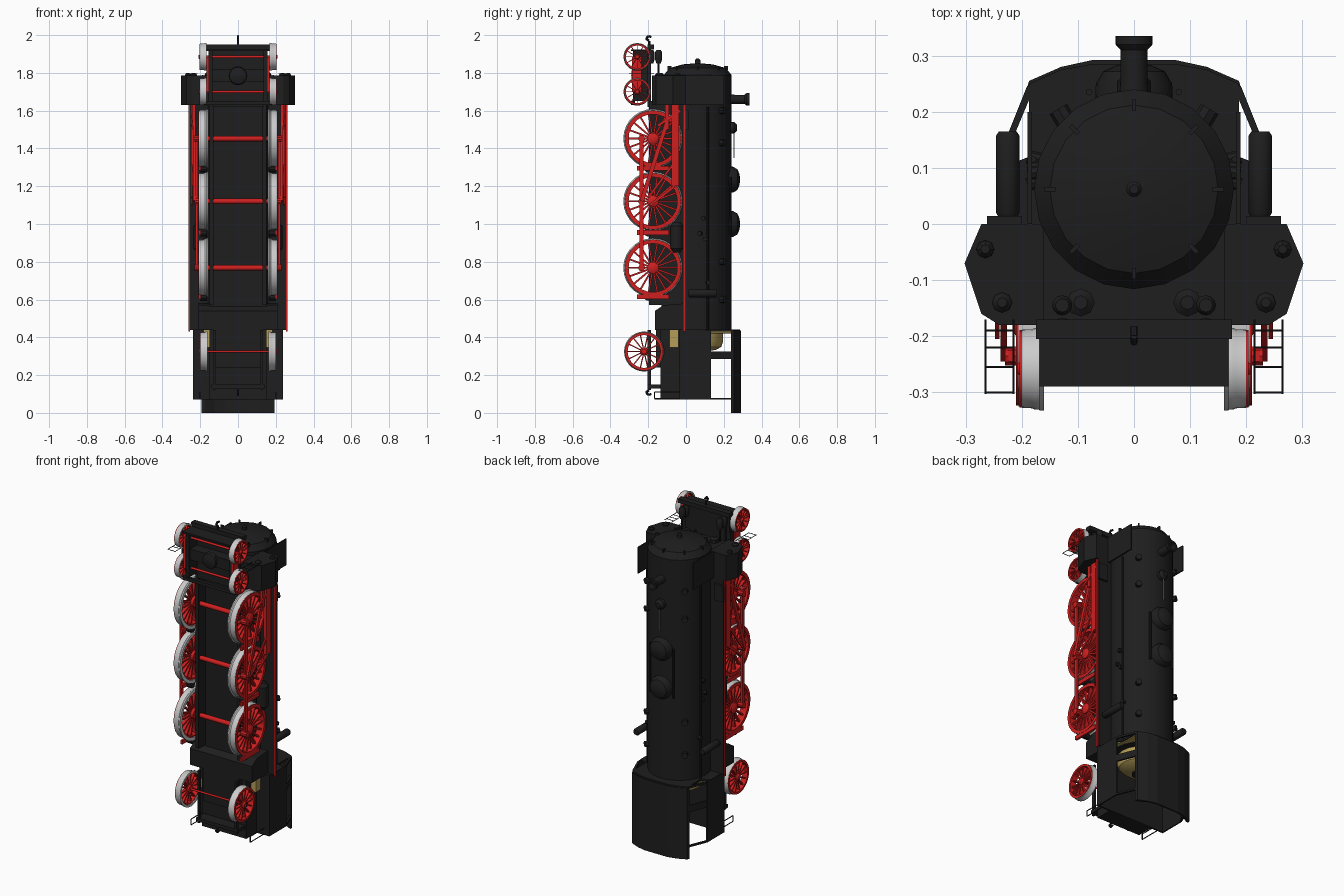
import bpy, bmesh, math
from mathutils import Matrix, Vector

if "Cube" in bpy.data.objects:
    bpy.data.objects.remove(bpy.data.objects["Cube"])

def material(name, c):
    m = bpy.data.materials.new(name)
    m.diffuse_color = (*c, 1)
    m.use_nodes = True
    m.node_tree.nodes["Principled BSDF"].inputs["Base Color"].default_value = m.diffuse_color
    return m

BLACK = material("black_paint", (0.013, 0.013, 0.013))
RED = material("red_paint", (0.62, 0.014, 0.014))
WHITE = material("pale_steel", (0.6, 0.6, 0.6))
BROWN = material("tan_interior", (0.46, 0.34, 0.1))

def finish(name, bm, mat, mirror=False, smooth=False):
    bmesh.ops.remove_doubles(bm, verts=bm.verts, dist=1e-5)
    bmesh.ops.recalc_face_normals(bm, faces=bm.faces)
    me = bpy.data.meshes.new(name)
    bm.to_mesh(me)
    bm.free()
    me.materials.append(mat)
    ob = bpy.data.objects.new(name, me)
    bpy.context.collection.objects.link(ob)
    if mirror:
        ob.modifiers.new("mirror", "MIRROR").use_mirror_merge = False
    if smooth:
        bpy.context.view_layer.objects.active = ob
        ob.select_set(True)
        bpy.ops.object.shade_smooth_by_angle(angle=math.radians(35))
        ob.select_set(False)
    return ob

def box(name, mat, x, y, z, mirror=False):
    bm = bmesh.new()
    m = Matrix.Translation((sum(x) / 2, sum(y) / 2, sum(z) / 2)) @ Matrix.Diagonal(
        (x[1] - x[0], y[1] - y[0], z[1] - z[0], 1))
    bmesh.ops.create_cube(bm, size=1, matrix=m)
    return finish(name, bm, mat, mirror)

def rods(name, mat, segs, r, mirror=False, n=8):
    """Round bars between pairs of points."""
    bm = bmesh.new()
    for a, b in segs:
        a, b = Vector(a), Vector(b)
        d = b - a
        m = Matrix.Translation((a + b) / 2) @ d.to_track_quat('Z', 'Y').to_matrix().to_4x4()
        bmesh.ops.create_cone(bm, cap_ends=True, segments=n, radius1=r, radius2=r, depth=d.length, matrix=m)
    return finish(name, bm, mat, mirror, True)

def lathe(name, mat, prof, c, axis='Z', n=24, closed=False, mirror=False):
    """Spin (radius, height) points about an axis; c gives the other two coordinates."""
    bm = bmesh.new()
    rings = []
    for r, h in prof:
        ring = []
        for i in range(n):
            t = 2 * math.pi * i / n
            u, v = c[0] + r * math.cos(t), c[1] + r * math.sin(t)
            ring.append(bm.verts.new({'X': (h, u, v), 'Y': (u, h, v), 'Z': (u, v, h)}[axis]))
        rings.append(ring)
    pairs = list(zip(rings, rings[1:])) + ([(rings[-1], rings[0])] if closed else [])
    for a, b in pairs:
        for i in range(n):
            bm.faces.new((a[i], a[(i + 1) % n], b[(i + 1) % n], b[i]))
    if not closed:
        for k in (0, -1):
            if prof[k][0] > 0:
                bm.faces.new(rings[k])
    return finish(name, bm, mat, mirror, True)

def extrude(name, mat, pts, lo, hi, axis='X', mirror=False):
    """Polygon in (y, z) pushed along x, or in (x, y) pushed along z."""
    bm = bmesh.new()
    f = (lambda p, h: (h, *p)) if axis == 'X' else (lambda p, h: (*p, h))
    a = [bm.verts.new(f(p, lo)) for p in pts]
    b = [bm.verts.new(f(p, hi)) for p in pts]
    bm.faces.new(a)
    bm.faces.new(b)
    for i in range(len(pts)):
        j = (i + 1) % len(pts)
        bm.faces.new((a[i], a[j], b[j], b[i]))
    return finish(name, bm, mat, mirror)

def link(name, a, b, w, x0, x1):
    """Flat red bar between two (y, z) points."""
    a, b = Vector(a), Vector(b)
    d = (b - a).normalized()
    n = Vector((-d.y, d.x)) * w / 2
    extrude(name, RED, [a + n, b + n, b - n, a - n], x0, x1, 'X', True)

# Boiler, smokebox door, clamps and door knob
BY = 0.062
lathe("boiler", BLACK, [(0.178, 0.42), (0.178, 1.79), (0.15, 1.825), (0.08, 1.845), (0, 1.852)], (0, BY), n=20)
bm = bmesh.new()
for i in range(8):
    t = i * math.pi / 4
    m = Matrix.Translation((0.15 * math.cos(t), BY + 0.15 * math.sin(t), 1.826)) @ Matrix.Rotation(t, 4, 'Z') @ Matrix.Diagonal((0.02, 0.008, 0.02, 1))
    bmesh.ops.create_cube(bm, size=1, matrix=m)
finish("door_clamps", bm, BLACK)
lathe("door_knob", BLACK, [(0.014, 1.84), (0.014, 1.868), (0.008, 1.875)], (0, BY), n=12)

# Chimney, domes and small fittings on the boiler
lathe("chimney", BLACK, [(0.028, 0.2), (0.024, 0.26), (0.024, 0.31), (0.033, 0.32), (0.033, 0.335), (0.022, 0.335), (0.02, 0.3)], (0, 1.66), 'Y')
for k, z in enumerate((1.235, 1.0)):
    lathe(f"dome_{k}", BLACK, [(0.07, 0.2), (0.068, 0.25), (0.055, 0.272), (0.03, 0.283), (0, 0.287)], (0, z), 'Y')
lathe("bell", BLACK, [(0.03, 0.22), (0.03, 0.255), (0.015, 0.27)], (0, 1.51), 'Y', 12)
rods("bell_rod", WHITE, [((0, 0.255, 1.35), (0, 0.255, 1.48))], 0.003)
rods("boiler_valves", BLACK, [((0.1, 0.1, z), (0.19, 0.1 - dy, z)) for z, dy in ((1.03, 0.01), (0.95, 0.03), (0.92, 0.0), (0.69, -0.02))], 0.012, True)
rods("boiler_plugs", BLACK, [((0.09, 0.13, z), (0.135, 0.205, z)) for z in (1.6, 1.43, 0.8, 0.6)], 0.018, True)
rods("handrail", BLACK, [((0.18, 0.115, 0.44), (0.18, 0.115, 1.62)), ((0.08, 0.235, 0.95), (0.08, 0.235, 1.25))], 0.006, True)
lathe("side_pump", BLACK, [(0.016, 0.012), (0.021, 0.02), (0.021, 0.157), (0.016, 0.165)], (0.225, 0.633), 'Y', 12, mirror=True)
lathe("air_tank", BLACK, [(0.02, 0.85), (0.035, 0.87), (0.035, 0.99), (0.02, 1.01)], (0.2, -0.05), 'Z', 12, mirror=True)
box("smoke_deflector", BLACK, (0.182, 0.19), (0.0, 0.2), (1.63, 1.79), True)

# Running boards with red edges, frame and firebox
box("running_board", BLACK, (0.1, 0.255), (-0.012, 0.0), (0.44, 1.64), True)
box("board_edge", RED, (0.255, 0.262), (-0.015, -0.003), (0.43, 1.63), True)
box("board_steps", BLACK, (0.2, 0.262), (0.0, 0.014), (1.5, 1.6), True)
box("main_frame", BLACK, (-0.15, 0.15), (-0.13, 0.0), (0.44, 1.65))
box("frame_plate", BLACK, (0.13, 0.15), (-0.195, -0.1), (0.57, 1.65), True)
extrude("firebox", BLACK, [(-0.165, 0.44), (0, 0.44), (0, 0.58), (-0.12, 0.57), (-0.165, 0.54)], -0.21, 0.21)

# Cylinders and saddle
extrude("cylinder", BLACK, [(0.16, 0), (0.272, 0), (0.302, -0.07), (0.272, -0.16), (0.24, -0.18), (0.16, -0.18)], 1.63, 1.785, 'Z', True)
box("saddle", BLACK, (-0.2, 0.2), (-0.18, 0.0), (1.63, 1.77))
for k, (x, y, r) in enumerate(((0.265, -0.045, 0.016), (0.235, -0.14, 0.018), (0.095, -0.14, 0.025))):
    lathe(f"cylinder_cover_{k}", BLACK, [(r, 1.76), (r, 1.79), (r * 0.5, 1.8)], (x, y), 'Z', 8, mirror=True)

# Front deck, buffer beam, lamps and couplers
box("front_deck", BLACK, (-0.135, 0.135), (-0.205, -0.185), (1.62, 1.94))
box("buffer_beam", BLACK, (-0.175, 0.175), (-0.205, -0.17), (1.925, 1.95))
box("truck_end_plate", BLACK, (-0.172, 0.172), (-0.29, -0.205), (1.915, 1.925))
box("lower_beam", BLACK, (-0.18, 0.18), (-0.29, -0.27), (1.63, 1.65))
box("truck_crossbeam", BLACK, (-0.16, 0.16), (-0.27, -0.2), (1.755, 1.82))
box("truck_frame", BLACK, (0.135, 0.155), (-0.28, -0.2), (1.65, 1.92), True)
box("truck_side_red", RED, (0.155, 0.168), (-0.285, -0.235), (1.7, 1.885), True)
lathe("truck_pivot", BLACK, [(0.05, -0.26), (0.045, -0.28), (0.025, -0.288), (0, -0.29)], (0, 1.785), 'Y', 16)
lathe("front_lamp", BLACK, [(0.012, 1.85), (0.018, 1.87), (0.018, 1.91), (0.012, 1.92)], (0.128, -0.185), 'Z', 12, mirror=True)
lathe("upper_lamp", BLACK, [(0.012, 1.85), (0.018, 1.87), (0.018, 1.91), (0.012, 1.92)], (0.128, -0.145), 'Z', 12, mirror=True)
rods("lamp_post", BLACK, [((0.128, -0.145, 1.78), (0.128, -0.145, 1.86))], 0.006, True)
for k, (z, s) in enumerate(((1.94, 1), (0.15, -1))):
    p = [(0, -0.195, z), (0, -0.195, z + 0.03 * s), (0, -0.212, z + 0.04 * s), (0, -0.2, z + 0.055 * s), (0, -0.183, z + 0.05 * s)]
    rods(f"coupler_{k}", BLACK, list(zip(p, p[1:])), 0.006)

# Step ladders
xs, ys = (0.215, 0.265), (-0.3, -0.255, -0.22, -0.19)
rods("front_ladder", BLACK, [((x, -0.17, 1.795), (x, -0.303, 1.795)) for x in xs] + [((xs[0], y, 1.795), (xs[1], y, 1.795)) for y in ys], 0.002, True, 6)
p = [(0.2, -0.03, 0.075), (0.2, -0.167, 0.075), (0.2, -0.167, 0.11), (0.2, -0.03, 0.11)]
rods("rear_step", BLACK, list(zip(p, p[1:])), 0.003, True, 6)

# Spoked wheels with pale tyres and axles
def wheel(name, y, z, R, x0, x1, spokes, axle):
    c, b = (y, z), 0.87 * R
    lathe(name + "_tyre", WHITE, [(b, x0), (R, x0), (R, x0 + 0.008), (R * 0.965, x0 + 0.014), (R * 0.955, x1), (b, x1)], c, 'X', 28, True, True)
    lathe(name + "_rim", RED, [(0.82 * R, x0 + 0.006), (0.9 * R, x0 + 0.006), (0.9 * R, x1), (0.945 * R, x1), (0.945 * R, x1 + 0.004), (0.82 * R, x1 + 0.004)], c, 'X', 28, True, True)
    lathe(name + "_hub", RED, [(0.2 * R, x0), (0.2 * R, x1), (0.12 * R, x1 + 0.008)], c, 'X', 14, mirror=True)
    bm = bmesh.new()
    xm = (x0 + x1) / 2 + 0.004
    for i in range(spokes):
        m = Matrix.Translation((xm, y, z)) @ Matrix.Rotation(2 * math.pi * i / spokes, 4, 'X') @ Matrix.Translation((0, R * 0.5, 0)) @ Matrix.Diagonal((0.02, R * 0.7, R * 0.06, 1))
        bmesh.ops.create_cube(bm, size=1, matrix=m)
    finish(name + "_spokes", bm, RED, True)
    rods(name + "_axle", RED, [((-x0, y, z), (x0, y, z))], axle, n=12)

DRIVERS = (1.452, 1.12, 0.768)
for k, z in enumerate(DRIVERS):
    wheel(f"driving_wheel_{k}", -0.175, z, 0.157, 0.16, 0.206, 18, 0.014)
for k, z in enumerate((1.885, 1.70)):
    wheel(f"leading_wheel_{k}", -0.258, z, 0.073, 0.168, 0.2, 12, 0.007)
wheel("trailing_wheel", -0.222, 0.325, 0.106, 0.162, 0.198, 14, 0.006)

# Rods, valve gear and brake hangers
link("coupling_rod", (-0.235, 0.75), (-0.235, 1.47), 0.02, 0.213, 0.224)
link("main_rod", (-0.235, 1.12), (-0.1, 1.54), 0.022, 0.226, 0.238)
link("slide_bar", (-0.057, 1.2), (-0.057, 1.63), 0.04, 0.225, 0.248)
link("piston_rod", (-0.1, 1.5), (-0.1, 1.64), 0.02, 0.226, 0.244)
link("valve_link", (-0.06, 1.2), (-0.19, 1.1), 0.014, 0.24, 0.248)
link("radius_rod", (-0.2, 1.14), (-0.05, 1.34), 0.012, 0.24, 0.248)
link("combination_lever", (-0.03, 1.6), (-0.15, 1.52), 0.014, 0.24, 0.248)
rods("crank_pins", RED, [((0.19, -0.235, z), (0.23, -0.235, z)) for z in DRIVERS], 0.018, True, 10)
for k, z in enumerate((1.295, 0.955, 0.615)):
    box(f"brake_hanger_{k}", RED, (0.195, 0.208), (-0.26, -0.09), (z - 0.012, z + 0.012), True)
    rods(f"brake_shoe_{k}", BLACK, [((0.165, -0.2, z), (0.2, -0.2, z))], 0.022, True, 10)

# Rear frame and brown ash box under the cab
box("under_floor_box", BLACK, (-0.15, 0.15), (-0.135, -0.03), (0.07, 0.46))
box("ash_box", BROWN, (0.15, 0.182), (-0.088, -0.04), (0.345, 0.44), True)
box("rear_frame", BLACK, (-0.12, 0.12), (-0.16, -0.13), (0.24, 0.46))
box("rear_rail", BLACK, (0.12, 0.132), (-0.205, -0.185), (0.12, 0.44), True)
box("rear_beam", BLACK, (-0.14, 0.14), (-0.205, -0.13), (0.13, 0.15))

# Cab: floor, sides, front wall, roof, window posts
box("cab_floor", BLACK, (-0.235, 0.235), (-0.035, -0.025), (0.07, 0.44))
box("cab_side", BLACK, (0.229, 0.237), (-0.035, 0.132), (0.07, 0.44), True)
half = [(0.235, -0.035), (0.237, 0.1), (0.187, 0.12), (0.187, 0.25), (0.13, 0.275), (0.075, 0.285)]
wall = half + [(-x, y) for x, y in half[::-1]]
extrude("cab_front_wall", BLACK, wall, 0.43, 0.442, 'Z')
extrude("cab_front_lining", BROWN, [(x * 0.97, y * 0.95) for x, y in wall], 0.424, 0.43, 'Z')
lathe("boiler_backhead", BROWN, [(0.135, 0.43), (0.135, 0.38), (0.125, 0.35), (0.1, 0.335), (0.05, 0.325), (0, 0.32)], (0, BY), n=20)
lathe("fire_door", BLACK, [(0.045, 0.33), (0.045, 0.318), (0.03, 0.315)], (0, 0.05), n=14)
arc = [(0.192, 0.238), (0.187, 0.255), (0.13, 0.28), (0.075, 0.292)]
inner = [(0.07, 0.282), (0.125, 0.27), (0.175, 0.24)]
extrude("cab_roof", BLACK, arc + [(-x, y) for x, y in arc[::-1]] + [(-x, y) for x, y in inner[::-1]] + inner, 0.0, 0.435, 'Z')
for k, (z0, z1) in enumerate(((0.07, 0.08), (0.285, 0.325), (0.43, 0.442))):
    extrude(f"window_post_{k}", BLACK, [(0.237, 0.13), (0.19, 0.247), (0.178, 0.243), (0.225, 0.13)], z0, z1, 'Z', True)
